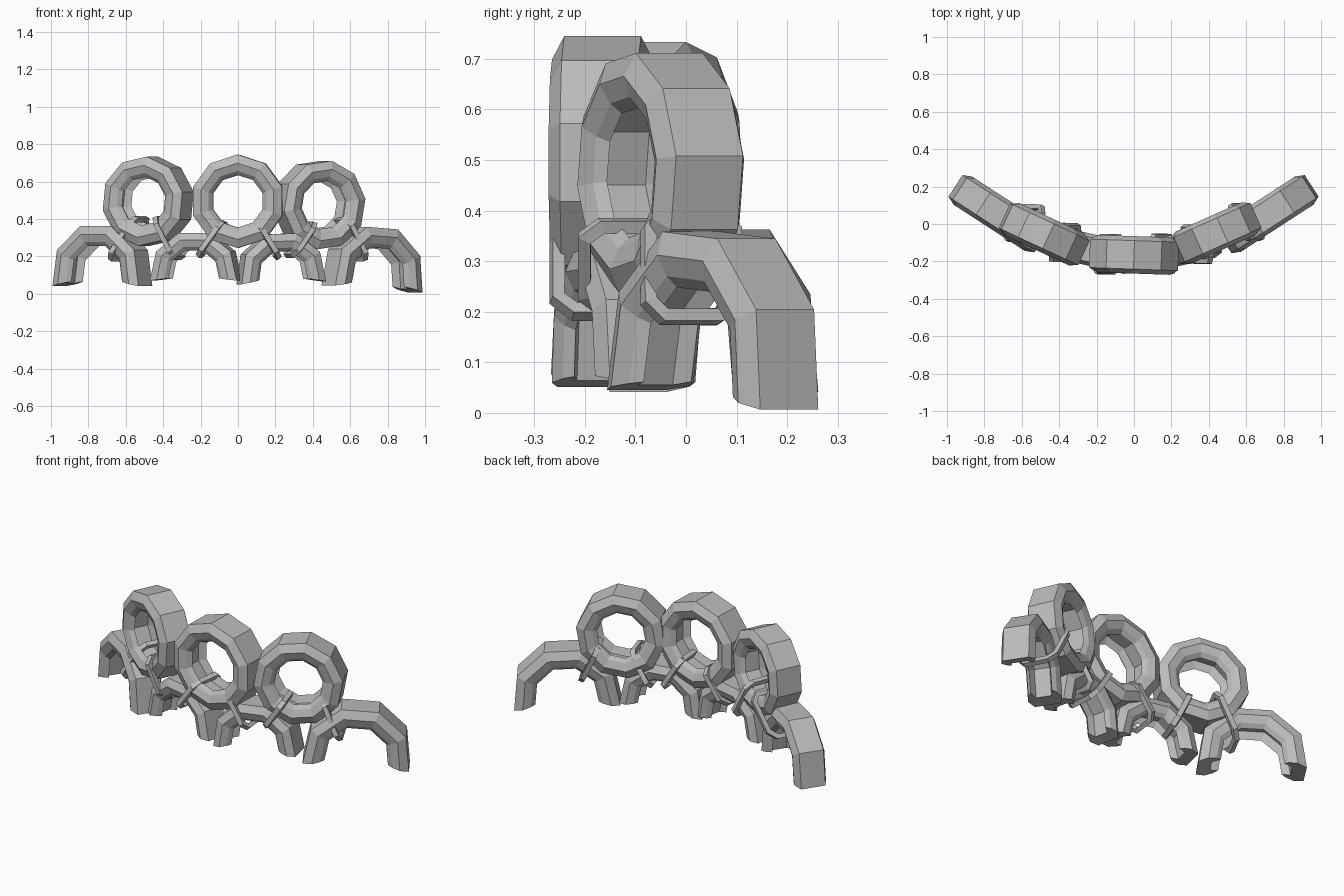
import bpy, bmesh, math
from mathutils import Matrix, Vector

cube = bpy.data.objects.get("Cube")
if cube:
    bpy.data.objects.remove(cube, do_unlink=True)

grey = bpy.data.materials.new("worn_rubber_grey")
grey.use_nodes = True
colour = (0.5, 0.5, 0.5, 1)
grey.diffuse_color = colour
grey.node_tree.nodes["Principled BSDF"].inputs["Base Color"].default_value = colour


def section(radius, wall, width):
    """Tyre cross-section: (radius, depth) from one bead over the tread to the other, with a groove inside."""
    h = width / 2
    half = [(radius - wall, h * 0.62), (radius - wall * 0.8, h * 0.84),
            (radius - wall * 0.42, h), (radius, h * 0.76)]
    groove = [(radius - wall * 0.62, h * 0.45)]
    front = [(r, -d) for r, d in half]
    return front + half[::-1] + groove + [(r, -d) for r, d in groove]


def tyre(name, centre, yaw, radius, wall, width, sides, start=0, sweep=360, roll=0):
    """Sweep the section around a full ring or a capped arch, standing on edge."""
    bm = bmesh.new()
    full = sweep == 360
    rings = []
    for i in range(sides if full else sides + 1):
        a = math.radians(start + sweep * i / sides)
        rings.append([bm.verts.new((r * math.cos(a), d, r * math.sin(a)))
                      for r, d in section(radius, wall, width)])
    n = len(rings[0])
    for i in range(sides):
        a, b = rings[i], rings[(i + 1) % len(rings)]
        for j in range(n):
            k = (j + 1) % n
            bm.faces.new((a[j], a[k], b[k], b[j]))
    if not full:
        bm.faces.new(rings[0])
        bm.faces.new(rings[-1][::-1])
    bmesh.ops.recalc_face_normals(bm, faces=bm.faces[:])
    bm.transform(Matrix.Translation(centre) @ Matrix.Rotation(math.radians(yaw), 4, 'Z')
                 @ Matrix.Rotation(math.radians(roll), 4, 'Y'))
    mesh = bpy.data.meshes.new(name)
    bm.to_mesh(mesh)
    bm.free()
    mesh.materials.append(grey)
    obj = bpy.data.objects.new(name, mesh)
    bpy.context.collection.objects.link(obj)


def rope(name, low, high, y, yaw, depth=0.1):
    """Angular rope loop tying a tyre to the arch below it; low and high are (x, z)."""
    bottom, top = Vector((low[0], y, low[1])), Vector((high[0], y, high[1]))
    mid, along = (bottom + top) / 2, (top - bottom) / 2
    across = Matrix.Rotation(math.radians(yaw), 3, 'Z') @ Vector((0, depth, 0))
    loop = [(1, -0.6), (1, 0.6), (0.7, 0.95), (-0.7, 0.95),
            (-1, 0.6), (-1, -0.6), (-0.7, -0.95), (0.7, -0.95)]
    curve = bpy.data.curves.new(name, 'CURVE')
    curve.dimensions = '3D'
    curve.bevel_depth = 0.019
    curve.bevel_resolution = 0
    spline = curve.splines.new('POLY')
    spline.points.add(len(loop) - 1)
    for point, (u, v) in zip(spline.points, loop):
        point.co = (*(mid + along * u + across * v), 1)
    spline.use_cyclic_u = True
    spline.use_smooth = False
    curve.materials.append(grey)
    obj = bpy.data.objects.new(name, curve)
    bpy.context.collection.objects.link(obj)
    bpy.ops.object.select_all(action='DESELECT')
    obj.select_set(True)
    bpy.context.view_layer.objects.active = obj
    bpy.ops.object.convert(target='MESH')


# Upright tyres
tyre("right_tyre", (-0.48, -0.055, 0.495), -25, 0.24, 0.11, 0.19, 10, 12)
tyre("middle_tyre", (0, -0.165, 0.495), -2, 0.25, 0.11, 0.2, 10, 18)
tyre("left_tyre", (0.435, -0.05, 0.475), 24, 0.24, 0.11, 0.19, 10, 8)

# Half tyres forming the feet
tyre("right_end_arch", (-0.725, 0.055, 0.1), -33, 0.28, 0.115, 0.18, 5, -12, 204)
tyre("right_inner_arch", (-0.225, -0.14, 0.1), -13, 0.24, 0.1, 0.17, 5, -7, 194)
tyre("left_inner_arch", (0.23, -0.14, 0.1), 13, 0.235, 0.1, 0.17, 5, -10, 200, -2)
tyre("left_end_arch", (0.72, 0.055, 0.085), 33, 0.285, 0.115, 0.18, 5, -12, 204, 4)

# Rope ties
rope("rope_right_outer", (-0.65, 0.19), (-0.52, 0.4), 0.005, -28)
rope("rope_right_inner", (-0.32, 0.2), (-0.42, 0.4), -0.1, -20)
rope("rope_middle_right", (-0.2, 0.21), (-0.08, 0.375), -0.16, -8)
rope("rope_middle_left", (0.21, 0.2), (0.1, 0.375), -0.16, 5)
rope("rope_left_inner", (0.28, 0.21), (0.39, 0.37), -0.11, 18)
rope("rope_left_outer", (0.65, 0.19), (0.55, 0.39), 0.01, 28)
